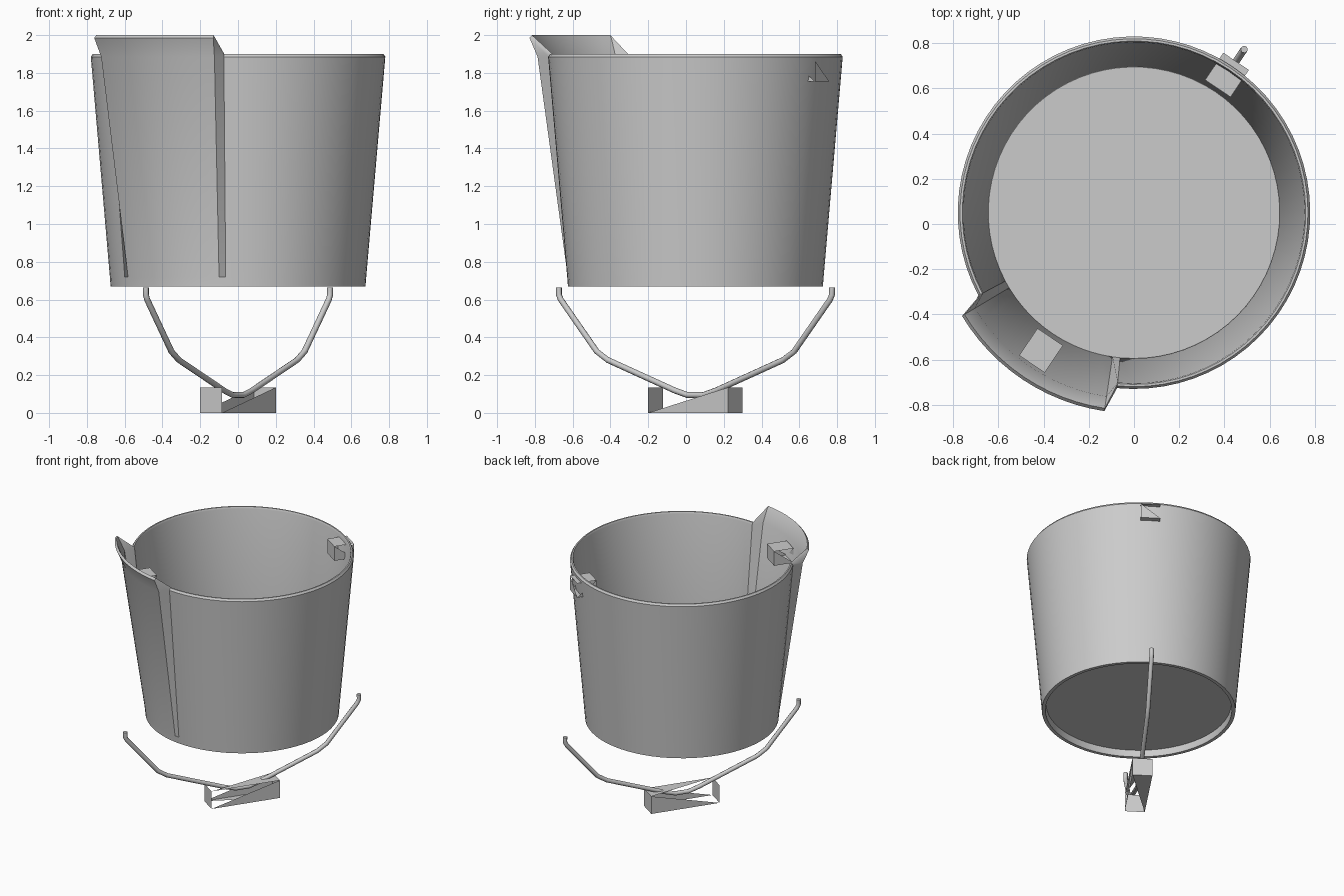
import bpy, bmesh, math

if "Cube" in bpy.data.objects:
    bpy.data.objects.remove(bpy.data.objects["Cube"])

CY = 0.05                      # bucket axis
DIR = math.radians(56)         # line through spout, lugs and handle


def finish(name, verts, faces, smooth=None, recalc=True):
    mesh = bpy.data.meshes.new(name)
    mesh.from_pydata(verts, [], faces)
    if recalc:
        bm = bmesh.new()
        bm.from_mesh(mesh)
        bmesh.ops.recalc_face_normals(bm, faces=bm.faces)
        bm.to_mesh(mesh)
        bm.free()
    obj = bpy.data.objects.new(name, mesh)
    bpy.context.collection.objects.link(obj)
    if smooth:
        bpy.context.view_layer.objects.active = obj
        obj.select_set(True)
        bpy.ops.object.shade_smooth_by_angle(angle=math.radians(smooth))
        obj.select_set(False)
    return obj


def place(s, t, z, turn=DIR):
    """Point at distance s along the handle line and t across it."""
    return (s * math.cos(turn) - t * math.sin(turn),
            CY + s * math.sin(turn) + t * math.cos(turn), z)


# bucket wall: closed profile swept around, swapped for a flared one at the spout
plain = [(.645, .72), (.755, 1.885), (.76, 1.9), (.77, 1.9), (.78, 1.885),
         (.679, .72), (.675, .67), (.65, .67)]
spout = [(.645, .72), (.822, 1.89), (.865, 1.985), (.875, 2.0), (.888, 1.985),
         (.845, 1.885), (.679, .72), (.675, .67), (.65, .67)]
plain.insert(2, (.757, 1.893))
columns = []
N_PLAIN, N_SPOUT = 60, 12
for i in range(N_PLAIN + 1):
    columns.append((264.5 + (568 - 264.5) * i / N_PLAIN, plain))
for i in range(N_SPOUT + 1):
    columns.append((211 + 50.5 * i / N_SPOUT, spout))
P = len(plain)
verts, faces = [], []
for deg, prof in columns:
    a = math.radians(deg)
    verts += [place(r, 0, z, a) for r, z in prof]
for i in range(len(columns)):
    k = (i + 1) % len(columns)
    for j in range(P):
        m = (j + 1) % P
        faces.append((i * P + j, i * P + m, k * P + m, k * P + j))
finish("bucket_wall", verts, faces, 30)

# recessed floor
floor = [place(.645, 0, .72, math.radians(d)) for d, _ in columns]
finish("bucket_floor", floor, [tuple(range(len(floor)))], recalc=False)


# open boxes: corner index = end*4 + side*2 + top
def box(name, s0, s1, half, z0, z1, faces, turn=DIR):
    corners = [place(s, t, z, turn) for s in (s0, s1)
               for t in (-half, half) for z in (z0, z1)]
    return finish(name, corners, faces)


# grip with half-open sides
box("handle_grip", -.255, .255, .0695, 0, .135,
    [(0, 1, 3, 2), (4, 6, 7, 5), (0, 4, 5), (2, 7, 6), (1, 5, 7), (2, 6, 4)])

# lugs that hold the handle, one at each end of the line
for label, turn in (("back", DIR), ("spout", DIR + math.pi)):
    box("lug_" + label, .663, .808, .068, 1.755, 1.865,
        [(0, 1, 3, 2), (1, 5, 7, 3), (0, 2, 6, 4), (0, 4, 1), (2, 3, 6),
         (4, 6, 5)], turn)

# wire handle hanging below
half = [(.13, .118), (.56, .28), (.63, .325), (.86, .6), (.872, .625), (.872, .665)]
path = [(-s, z) for s, z in reversed(half)] + [(-.05, .094), (.05, .094)] + half
SIDES, RAD = 8, .016
verts, faces = [], []
for i, (s, z) in enumerate(path):
    a, b = path[max(i - 1, 0)], path[min(i + 1, len(path) - 1)]
    ds, dz = b[0] - a[0], b[1] - a[1]
    length = math.hypot(ds, dz)
    ns, nz = -dz / length, ds / length
    for j in range(SIDES):
        q = 2 * math.pi * j / SIDES
        u, v = RAD * math.cos(q), RAD * math.sin(q)
        verts.append(place(s + ns * u, v, z + nz * u))
for i in range(len(path) - 1):
    for j in range(SIDES):
        m = (j + 1) % SIDES
        faces.append((i * SIDES + j, i * SIDES + m,
                      (i + 1) * SIDES + m, (i + 1) * SIDES + j))
last = (len(path) - 1) * SIDES
faces += [tuple(range(SIDES)), tuple(range(last, last + SIDES))]
finish("wire_handle", verts, faces, 50)
